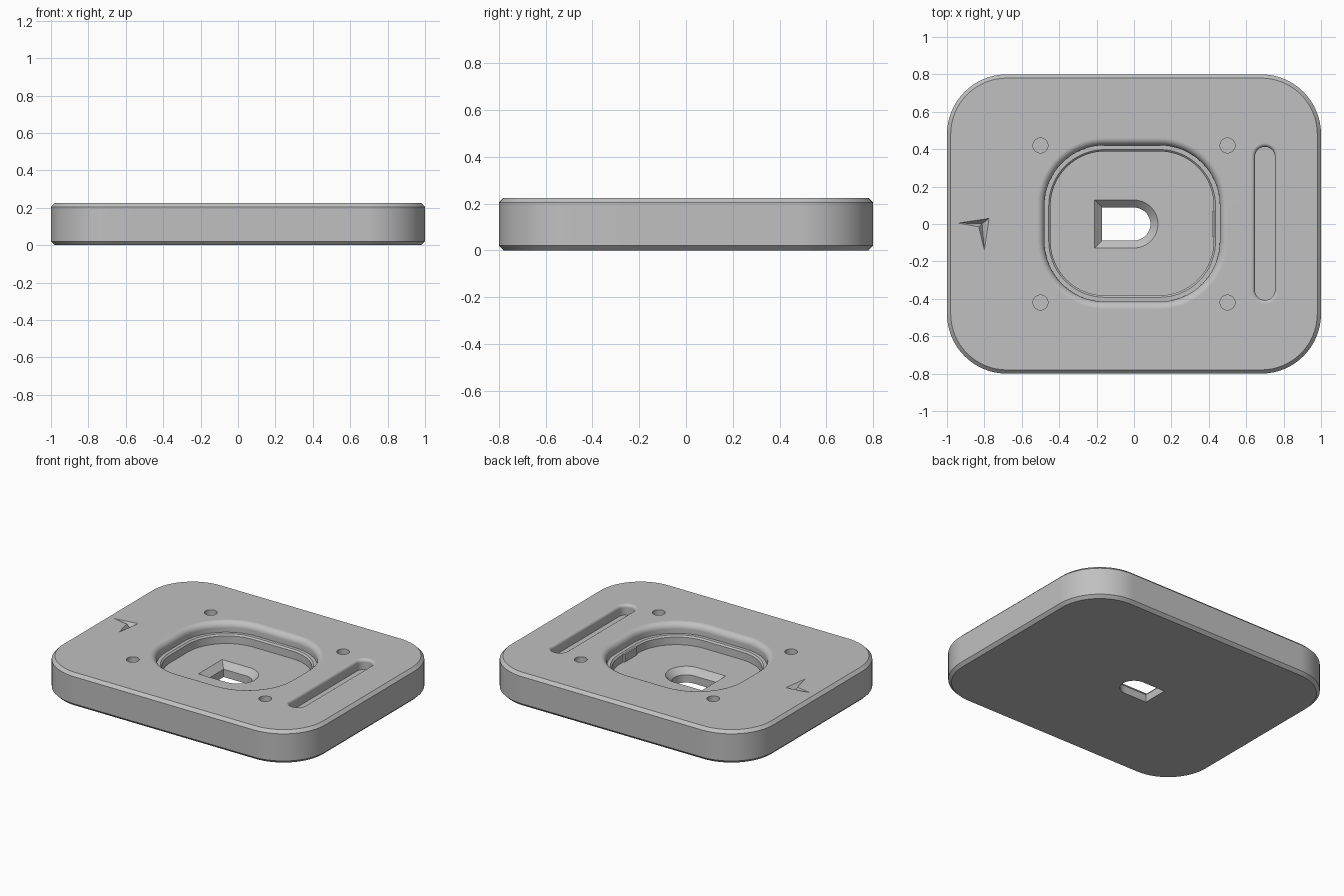
import bpy, bmesh
from math import sin, cos, pi

cube = bpy.data.objects.get("Cube")
if cube:
    bpy.data.objects.remove(cube, do_unlink=True)

TOP = 0.225      # plate thickness
FLOOR = 0.093    # pocket floor height
LEDGE = 0.155    # step inside the pocket

grey = bpy.data.materials.new("satin_grey")
grey.use_nodes = True
colour = (0.53, 0.53, 0.53, 1)
grey.diffuse_color = colour
grey.node_tree.nodes["Principled BSDF"].inputs["Base Color"].default_value = colour


def arc(cx, cy, r, start, end, steps):
    return [(cx + r * cos(start + (end - start) * i / steps),
             cy + r * sin(start + (end - start) * i / steps)) for i in range(steps + 1)]


def rounded(cx, cy, hw, hh, r, grow=0.0, steps=16):
    """Rounded rectangle outline, offset outwards by grow."""
    pts = []
    for q, (sx, sy) in enumerate([(1, 1), (-1, 1), (-1, -1), (1, -1)]):
        pts += arc(cx + sx * (hw - r), cy + sy * (hh - r), r + grow,
                   q * pi / 2, (q + 1) * pi / 2, steps)
    return pts


def loft(name, rings):
    """Closed solid through (outline, z) rings listed from bottom to top."""
    bm = bmesh.new()
    loops = [[bm.verts.new((x, y, z)) for x, y in pts] for pts, z in rings]
    for low, high in zip(loops, loops[1:]):
        n = len(low)
        for i in range(n):
            j = (i + 1) % n
            bm.faces.new((low[i], low[j], high[j], high[i]))
    bm.faces.new(loops[0][::-1])
    bm.faces.new(loops[-1])
    bmesh.ops.remove_doubles(bm, verts=bm.verts, dist=1e-5)
    bmesh.ops.recalc_face_normals(bm, faces=bm.faces)
    mesh = bpy.data.meshes.new(name)
    bm.to_mesh(mesh)
    bm.free()
    mesh.materials.append(grey)
    obj = bpy.data.objects.new(name, mesh)
    bpy.context.collection.objects.link(obj)
    return obj


def fillet(shape, radius, base=0.0, steps=6):
    """Rings of a convex rounded lip that meets the top surface."""
    rings = []
    for i in range(steps + 1):
        a = pi / 2 * i / steps
        rings.append((shape(base + radius * (1 - cos(a))), TOP - radius * (1 - sin(a))))
    return rings + [(shape(base + radius), TOP + 0.1)]


# Main plate with chamfered top and bottom edges
def outline(grow):
    return rounded(0, 0, 1.0, 0.8, 0.32, grow)


plate = loft("base_plate", [(outline(-0.02), 0), (outline(0), 0.02),
                            (outline(0), TOP - 0.02), (outline(-0.02), TOP)])
cutters = []


# Stepped central pocket with a rounded lip
def pocket(grow):
    return rounded(-0.01, 0.003, 0.436, 0.385, 0.29, grow)


cutters.append(loft("pocket_cutter", [(pocket(0), FLOOR), (pocket(0), LEDGE - 0.01),
                                      (pocket(0.01), LEDGE), (pocket(0.033), LEDGE)]
                    + fillet(pocket, 0.04, 0.033)))


# D-shaped through hole with a countersunk upper edge
def d_hole(grow):
    r = 0.088 + grow
    return [(-0.17 - grow, r), (-0.17 - grow, -r)] + arc(0, 0.0, r, -pi / 2, pi / 2, 24)


cutters.append(loft("hole_cutter", [(d_hole(0), -0.1), (d_hole(0), FLOOR - 0.04),
                                    (d_hole(0.04), FLOOR), (d_hole(0.04), FLOOR + 0.05)]))


# Long side slot with softened edges
def slot(grow):
    return rounded(0.7, 0.003, 0.053, 0.41, 0.0529, grow, 10)


cutters.append(loft("slot_cutter", [(slot(0), TOP - 0.07)] + fillet(slot, 0.02)))

# Four blind round holes
for sx in (-1, 1):
    for sy in (-1, 1):
        ring = arc(sx * 0.5, sy * 0.42, 0.04, 0, 2 * pi, 32)[:-1]
        cutters.append(loft("round_hole_cutter", [(ring, TOP - 0.06), (ring, TOP + 0.1)]))

# Engraved arrowhead, sloping down to a point
arrow = [(-0.94, 0.005), (-0.83, -0.015), (-0.80, -0.14), (-0.775, 0.03)]
apex = (-0.812, 0.002)


def toward(t):
    return [(apex[0] + (x - apex[0]) * t, apex[1] + (y - apex[1]) * t) for x, y in arrow]


cutters.append(loft("arrow_cutter", [(toward(0.02), TOP - 0.035), (arrow, TOP),
                                     (arrow, TOP + 0.1)]))

# Carve every recess into the plate
bpy.context.view_layer.objects.active = plate
for cutter in cutters:
    cutter.hide_render = True
    mod = plate.modifiers.new("cut", 'BOOLEAN')
    mod.operation = 'DIFFERENCE'
    mod.solver = 'EXACT'
    mod.object = cutter
    bpy.ops.object.modifier_apply(modifier=mod.name)
    bpy.data.objects.remove(cutter, do_unlink=True)

# Shallow locating tab on the pocket wall
tab = [(0.416, -0.065), (0.45, -0.085), (0.45, 0.085), (0.416, 0.065)]
loft("locating_tab", [(tab, FLOOR - 0.01), (tab, LEDGE - 0.008)])

# Smooth curved walls, crisp edges
bpy.ops.object.select_all(action='DESELECT')
plate.select_set(True)
bpy.context.view_layer.objects.active = plate
bpy.ops.object.shade_smooth_by_angle(angle=0.5)
weighted = plate.modifiers.new("even_normals", 'WEIGHTED_NORMAL')
weighted.keep_sharp = True
